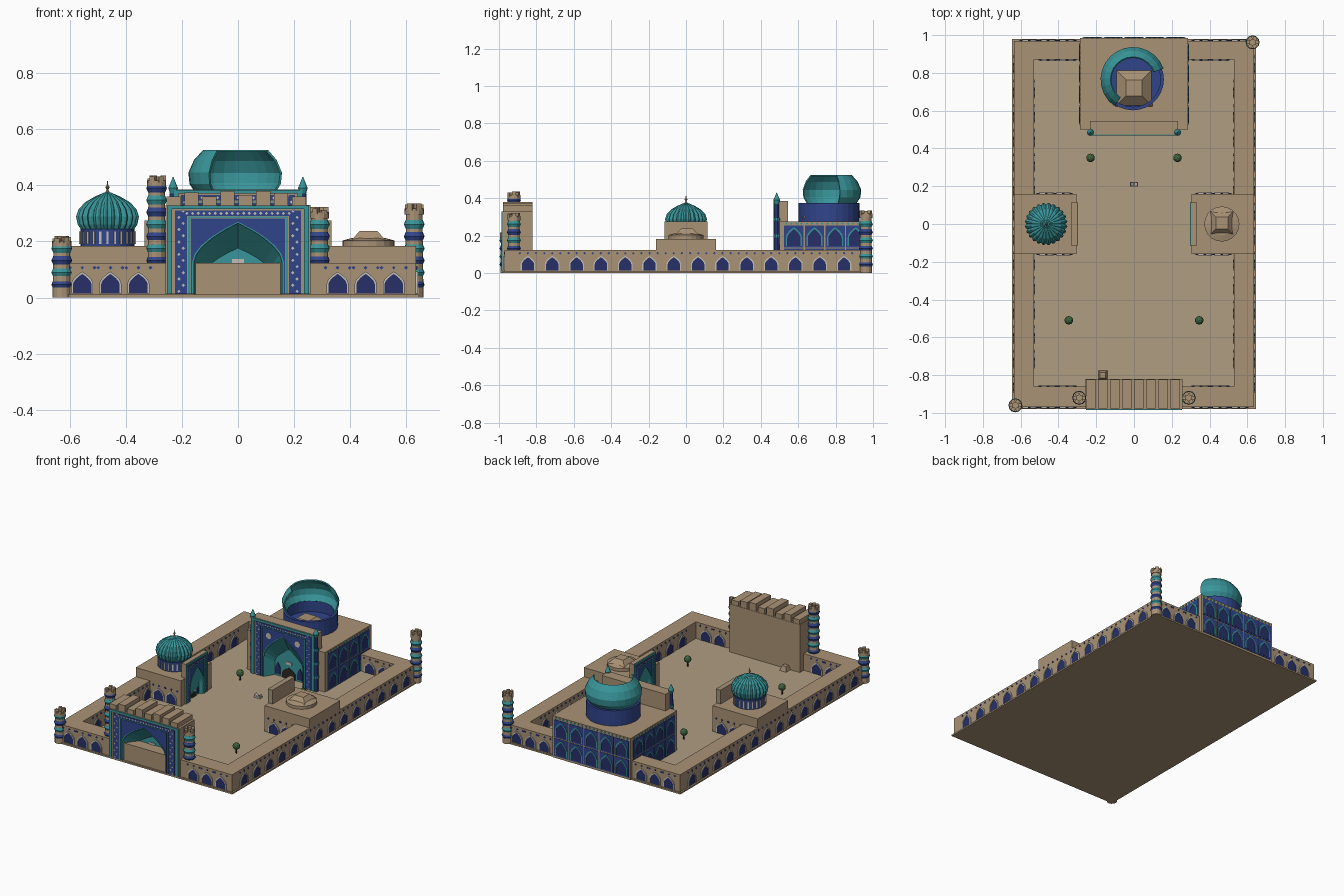
import bpy, bmesh, math, random
from mathutils import Matrix, Vector

if "Cube" in bpy.data.objects:
    bpy.data.objects.remove(bpy.data.objects["Cube"])
random.seed(4)
PI = math.pi
COL = dict(tan=(.40, .29, .18), pave=(.43, .34, .22), blue=(.03, .06, .26), navy=(.02, .03, .14),
           teal=(.04, .30, .32), pale=(.55, .52, .46), dark=(.03, .02, .015), green=(.05, .13, .05))
MAT = {}
for k, c in COL.items():
    MAT[k] = bpy.data.materials.new(k)
    MAT[k].diffuse_color = (*c, 1)
I = Matrix.Identity(4)

def finish(name, bm, mat):
    bmesh.ops.recalc_face_normals(bm, faces=bm.faces)
    me = bpy.data.meshes.new(name)
    bm.to_mesh(me)
    bm.free()
    me.materials.append(MAT[mat])
    ob = bpy.data.objects.new(name, me)
    bpy.context.collection.objects.link(ob)
    return ob

def box(bm, x0, x1, y0, y1, z0, z1, M=I):
    S = Matrix.Diagonal((x1 - x0, y1 - y0, z1 - z0, 1))
    bmesh.ops.create_cube(bm, size=1, matrix=M @ Matrix.Translation(((x0+x1)/2, (y0+y1)/2, (z0+z1)/2)) @ S)

def cone(bm, x, y, z0, z1, r0, r1, n=12, rot=0):
    bmesh.ops.create_cone(bm, cap_ends=True, segments=n, radius1=r0, radius2=r1, depth=z1 - z0,
                          matrix=Matrix.Translation((x, y, (z0+z1)/2)) @ Matrix.Rotation(rot, 4, 'Z'))

def prism(bm, pts, y0, y1, M=I):
    a, b = [[bm.verts.new(M @ Vector((u, y, v))) for u, v in pts] for y in (y0, y1)]
    bm.faces.new(a)
    bm.faces.new(b[::-1])
    for i in range(len(pts)):
        j = (i + 1) % len(pts)
        bm.faces.new((a[i], b[i], b[j], a[j]))

def revolve(bm, prof, x, y, n, a0=0., a1=2*PI, flute=None):
    rows = []
    for i in range(n + 1):
        a = a0 + (a1 - a0) * i / n
        f = flute(a) if flute else 1
        rows.append([bm.verts.new((x + r*f*math.cos(a), y + r*f*math.sin(a), z)) for r, z in prof])
    for p, q in zip(rows, rows[1:]):
        for k in range(len(prof) - 1):
            bm.faces.new((p[k], q[k], q[k+1], p[k+1]))
    bmesh.ops.remove_doubles(bm, verts=bm.verts, dist=1e-5)

def facade(x, y, deg):
    # local -y is outward, local x runs along the wall
    return Matrix.Translation((x, y, 0)) @ Matrix.Rotation(math.radians(deg), 4, 'Z')

def arch(c, z, w, h, s=.45, n=5):
    half = [(w*(1 - (t/n)**1.8), z + h*(s + (1-s)*t/n)) for t in range(n + 1)]
    return [(c-w, z)] + [(c-u, v) for u, v in half] + [(c+u, v) for u, v in half[-2::-1]] + [(c+w, z)]

def rect(w, z, h):
    return [(-w, z), (-w, h), (w, h), (w, z)]

def diamond(c, z, r):
    return [(c-r, z), (c, z+r), (c+r, z), (c, z-r)]

def portal(name, M, W, H, depth, niche, med=False):
    """Tall gateway: framed slab with a recessed pointed vault."""
    k, g = W/.255, .012
    aw, ah = .155*k, .265*H/.33
    B = {c: bmesh.new() for c in ('tan', 'teal', 'blue', 'pale', 'dark', 'navy')}
    outer, inner = arch(0, g, aw, ah-g), arch(0, g, aw*.74, ah*.62)
    prism(B['tan'], rect(W, g, H) + outer[::-1], 0, niche, M)
    box(B['tan'], -W, W, niche, depth, 0, H, M)
    # faceted vault
    a = [B['teal'].verts.new(M @ Vector((u, 0, v))) for u, v in outer]
    b = [B['teal'].verts.new(M @ Vector((u, niche*.97, v))) for u, v in inner]
    for i in range(len(a) - 1):
        B['teal'].faces.new((a[i], b[i], b[i+1], a[i+1]))
    B['teal'].faces.new(b)
    # nested frames and spandrel
    def band(c, w0, w1, t0, t1, out):
        prism(B[c], rect(w0*k, g, H-t0) + rect(w1*k, g, H-t1)[::-1], -out, .001, M)
    band('teal', .25, .232, .002, .014, .006)
    band('blue', .222, .18, .02, .04, .004)
    band('teal', .176, .168, .042, .046, .005)
    prism(B['blue'], rect(.165*k, g, H-.048) + outer[::-1], -.003, .001, M)
    prism(B['teal'], arch(0, g, aw*1.04, (ah-g)*1.02) + outer[::-1], -.006, .001, M)
    n = int(H/.022)
    for s in (-1, 1):
        for i in range(1, n):
            prism(B['pale'], diamond(s*(.193+.015*(i % 2))*k, i*H/n, .006*k), -.006, 0, M)
        prism(B['navy'], arch(s*.088*k, .025, .02*k, .085*k), niche*.97-.004, niche*.97+.004, M)
        if med:
            prism(B['pale'], [(s*.115*k + .02*math.cos(q*PI/5), H*.76 + .02*math.sin(q*PI/5))
                              for q in range(10)], -.006, 0, M)
    for i in range(-9, 10):
        prism(B['pale'], diamond(i*.02*k, H-.03, .006*k), -.006, 0, M)
    prism(B['dark'], arch(0, g, .052*k, .08*k), niche*.97-.004, niche*.97+.004, M)
    box(B['pale'], -.022*k, .022*k, niche*.97-.004, niche*.97, .115*k, .135*k, M)
    for c, bm in B.items():
        finish(f'{name}_{c}_part', bm, c)

# base and paving
bm = bmesh.new(); box(bm, -.645, .645, -.98, .98, 0, .01); finish('base_slab', bm, 'tan')
bm = bmesh.new(); box(bm, -.53, .53, -.86, .87, .005, .014); finish('courtyard_paving', bm, 'pave')

# perimeter walls
bm = bmesh.new()
for s in (-1, 1):
    box(bm, min(s*.635, s*.53), max(s*.635, s*.53), -.97, .97, 0, .123)
box(bm, -.53, .53, -.97, -.86, 0, .123)
box(bm, -.53, .53, .87, .97, 0, .123)
finish('perimeter_wall', bm, 'tan')

# wall arches and star frieze, outside and inside
P, F, S = bmesh.new(), bmesh.new(), bmesh.new()
def bay(M, c):
    prism(P, arch(c, .014, .033, .07), -.003, .002, M)
    prism(F, arch(c, .014, .039, .078) + arch(c, .014, .033, .07)[::-1], -.006, .002, M)
    for d in (-.043, 0, .043):
        prism(S, diamond(c+d, .106, .007), -.004, .002, M)
for x, deg in ((.635, 90), (-.635, -90), (.53, -90), (-.53, 90)):
    for i in range(14):
        y = -.845 + .13*i
        if abs(x) < .6 and (abs(y) < .16 or abs(y) > .82):
            continue
        bay(facade(x, y, deg), 0)
for y, deg in ((-.97, 0), (.97, 180), (-.86, 180), (.87, 0)):
    for x in (.355, .455, .555):
        if abs(y) > .9 or x < .5:
            for s in (-1, 1):
                bay(facade(s*x, y, deg), 0)
# arches on the flanks of the side halls
for s in (-1, 1):
    for x in (.375, .465):
        bay(facade(s*x, -.16, 0), 0)
        bay(facade(s*x, .16, 180), 0)
finish('arch_panels', P, 'navy'); finish('arch_frames', F, 'pale'); finish('frieze_stars', S, 'blue')

# entrance gate with ruined parapet
portal('entrance', facade(0, -.98, 0), .258, .33, .16, .09)
bm = bmesh.new()
for i, h in enumerate((.03, .045, .03, .05, .035, .05, .042, .03)):
    box(bm, -.255+.064*i, -.205+.064*i, -.978, -.822, .32, .33+h)
finish('gate_parapet', bm, 'tan')
bm = bmesh.new(); cone(bm, -.165, -.80, .01, .045, .036, .02, 4, PI/4); finish('rubble_block', bm, 'tan')

# main hall
bm = bmesh.new()
box(bm, -.285, .285, .545, .985, 0, .275)
for s in (-1, 1):
    box(bm, min(s*.23, s*.285), max(s*.23, s*.285), .5, .546, 0, .275)
finish('main_hall', bm, 'tan')
portal('main', facade(0, .475, 0), .233, .385, .07, .06, True)
P, F, A, S = [bmesh.new() for _ in range(4)]
for M, cols, w in ((facade(.285, .742, 90), 4, .11), (facade(-.285, .742, -90), 4, .11),
                   (facade(0, .985, 180), 5, .11)):
    for i in range(cols):
        c = (i - (cols-1)/2)*w
        for z in (.014, .137):
            prism(P, [(c-.052, z), (c-.052, z+.116), (c+.052, z+.116), (c+.052, z)], -.003, .001, M)
            a = arch(c, z+.008, .036, .09)
            prism(F, arch(c, z+.008, .043, .1) + a[::-1], -.006, .001, M)
            prism(A, a, -.004, .001, M)
        for d in (-.04, -.014, .014, .04):
            prism(S, diamond(c+d, .264, .007), -.004, .001, M)
finish('hall_tile_panels', P, 'blue'); finish('hall_arch_frames', F, 'teal')
finish('hall_arch_niches', A, 'navy'); finish('hall_frieze', S, 'teal')

# slim corner turrets on the main portal
bm, bt = bmesh.new(), bmesh.new()
for s in (-1, 1):
    cone(bm, s*.231, .485, .01, .37, .015, .013, 10)
    cone(bt, s*.231, .485, .37, .39, .012, .018, 10)
    cone(bt, s*.231, .485, .39, .43, .018, .001, 10)
    for z in (.1, .19, .28):
        cone(bt, s*.231, .485, z, z+.015, .017, .017, 10)
finish('turret_shafts', bm, 'blue'); finish('turret_caps', bt, 'teal')

# main drum, broken dome, rubble
bm = bmesh.new()
revolve(bm, [(.163, .27), (.163, .375), (.145, .375), (.145, .30), (0, .30)], -.005, .765, 28)
finish('main_drum', bm, 'blue')
bm = bmesh.new()
revolve(bm, [(.145, .37), (.168, .405), (.172, .445), (.152, .49), (.12, .525)], -.005, .765, 15,
        math.radians(20), math.radians(235))
ob = finish('broken_dome', bm, 'teal')
ob.modifiers.new('shell', 'SOLIDIFY').thickness = .008
bm = bmesh.new(); cone(bm, 0, .72, .295, .35, .14, .06, 4, PI/4); finish('dome_rubble', bm, 'tan')

# side halls with inward-facing portals
bm = bmesh.new()
for s in (-1, 1):
    box(bm, min(s*.635, s*.33), max(s*.635, s*.33), -.16, .16, 0, .183)
    for t in (-1, 1):
        box(bm, min(s*.305, s*.331), max(s*.305, s*.331), min(t*.112, t*.16), max(t*.112, t*.16), 0, .183)
finish('side_halls', bm, 'tan')
portal('west', facade(-.303, 0, 90), .115, .275, .03, .02)
portal('east', facade(.303, 0, -90), .115, .275, .03, .02)

# fluted dome on striped drum
bm = bmesh.new(); cone(bm, -.465, 0, .18, .245, .097, .097, 24); finish('fluted_drum', bm, 'blue')
bm = bmesh.new()
for i in range(24):
    box(bm, .094, .101, -.004, .004, .19, .235, facade(-.465, 0, i*15))
finish('drum_stripes', bm, 'pale')
bm = bmesh.new()
revolve(bm, [(0, .238), (.092, .238), (.107, .26), (.113, .288), (.104, .315), (.08, .34), (.045, .36),
             (.012, .374), (0, .378)], -.465, 0, 96, flute=lambda a: .9 + .1*abs(math.sin(12*a)))
finish('fluted_dome', bm, 'teal')
bm = bmesh.new()
revolve(bm, [(0, .37), (.008, .375), (.003, .385), (.008, .393), (.003, .4), (0, .422)], -.465, 0, 8)
finish('finial', bm, 'tan')
# collapsed east dome
bm = bmesh.new()
cone(bm, .465, 0, .18, .203, .093, .093, 20)
cone(bm, .465, 0, .203, .212, .093, .06, 20)
cone(bm, .465, .005, .205, .237, .085, .045, 4, PI/4)
finish('collapsed_dome', bm, 'tan')

# round towers with tile belts and ruined crowns
T, U, V = [bmesh.new() for _ in range(3)]
for x, y, h in ((-.29, -.92, .435), (.29, -.92, .322), (-.628, -.96, .22), (.628, .962, .335)):
    cone(T, x, y, 0, h-.03, .033, .029, 12)
    z, i = .03, 0
    while z < h - .06:
        b = (U, V)[i % 2]
        cone(b, x, y, z, z+.016, .030, .037, 12)
        cone(b, x, y, z+.016, z+.032, .037, .030, 12)
        z += .043
        i += 1
    cone(T, x, y, h-.04, h-.018, .034, .034, 12)
    for q in range(6):
        box(T, .014, .033, -.010, .010, h-.025, h-random.choice((0, .004, .01)), facade(x, y, q*60))
finish('tower_shafts', T, 'tan'); finish('tower_blue_belts', U, 'blue'); finish('tower_teal_belts', V, 'teal')

# courtyard trees and stone lectern
bm, bt = bmesh.new(), bmesh.new()
for x, y in ((.23, .35), (.345, -.51)):
    for s in (-1, 1):
        cone(bt, s*x, y, .012, .05, .005, .004, 6)
        bmesh.ops.create_icosphere(bm, subdivisions=2, radius=.023, matrix=Matrix.Translation((s*x, y, .06)))
finish('tree_crowns', bm, 'green'); finish('tree_trunks', bt, 'dark')
bm = bmesh.new()
box(bm, -.022, .022, .198, .222, .012, .024)
for s in (-1, 1):
    prism(bm, [(s*.002, .024), (s*.018, .024), (s*.018, .038)], .2, .22)
finish('stone_lectern', bm, 'pale')

for m in bpy.data.materials:
    if m.users and not m.is_grease_pencil:
        m.use_nodes = True
        m.node_tree.nodes["Principled BSDF"].inputs["Base Color"].default_value = m.diffuse_color
